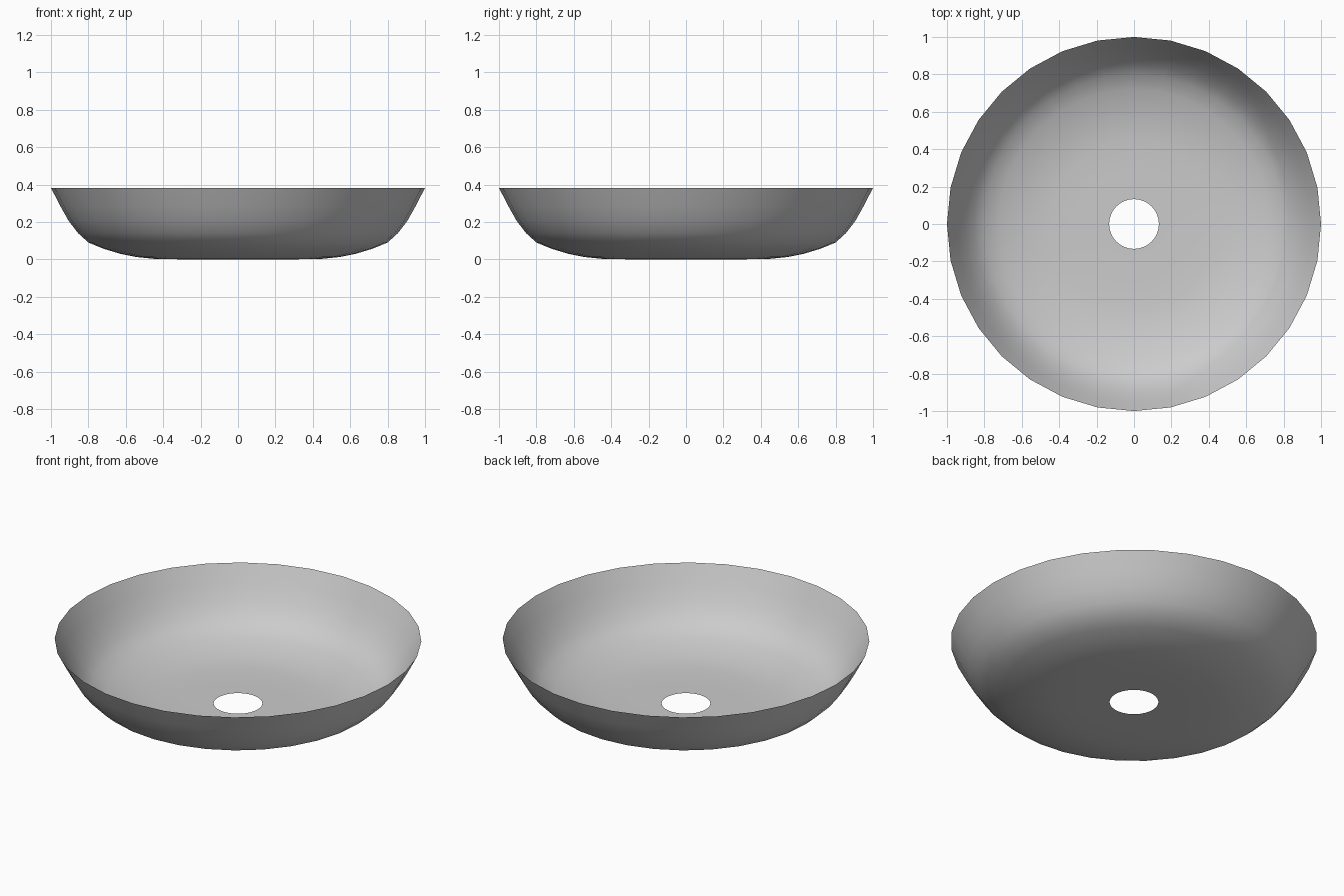
import bpy, bmesh, math

if "Cube" in bpy.data.objects:
    bpy.data.objects.remove(bpy.data.objects["Cube"])

SIDES = 32
# Bowl profile from the drain hole to the rim: (radius, height)
PROFILE = [(0.133, 0.0), (0.30, 0.0), (0.45, 0.003), (0.54, 0.012), (0.63, 0.03),
           (0.72, 0.057), (0.80, 0.09), (0.855, 0.14), (0.905, 0.205),
           (0.95, 0.285), (1.0, 0.382)]


def lathe(name, profile, sides):
    bm = bmesh.new()
    rings = [[bm.verts.new((r * math.cos(2 * math.pi * i / sides),
                            r * math.sin(2 * math.pi * i / sides), z))
              for i in range(sides)] for r, z in profile]
    for inner, outer in zip(rings, rings[1:]):
        for i in range(sides):
            j = (i + 1) % sides
            face = bm.faces.new((inner[i], outer[i], outer[j], inner[j]))
            face.smooth = True
    mesh = bpy.data.meshes.new(name)
    bm.to_mesh(mesh)
    bm.free()
    obj = bpy.data.objects.new(name, mesh)
    bpy.context.collection.objects.link(obj)
    return obj


# Thin open basin with a round drain hole in its floor
lathe("basin", PROFILE, SIDES)
